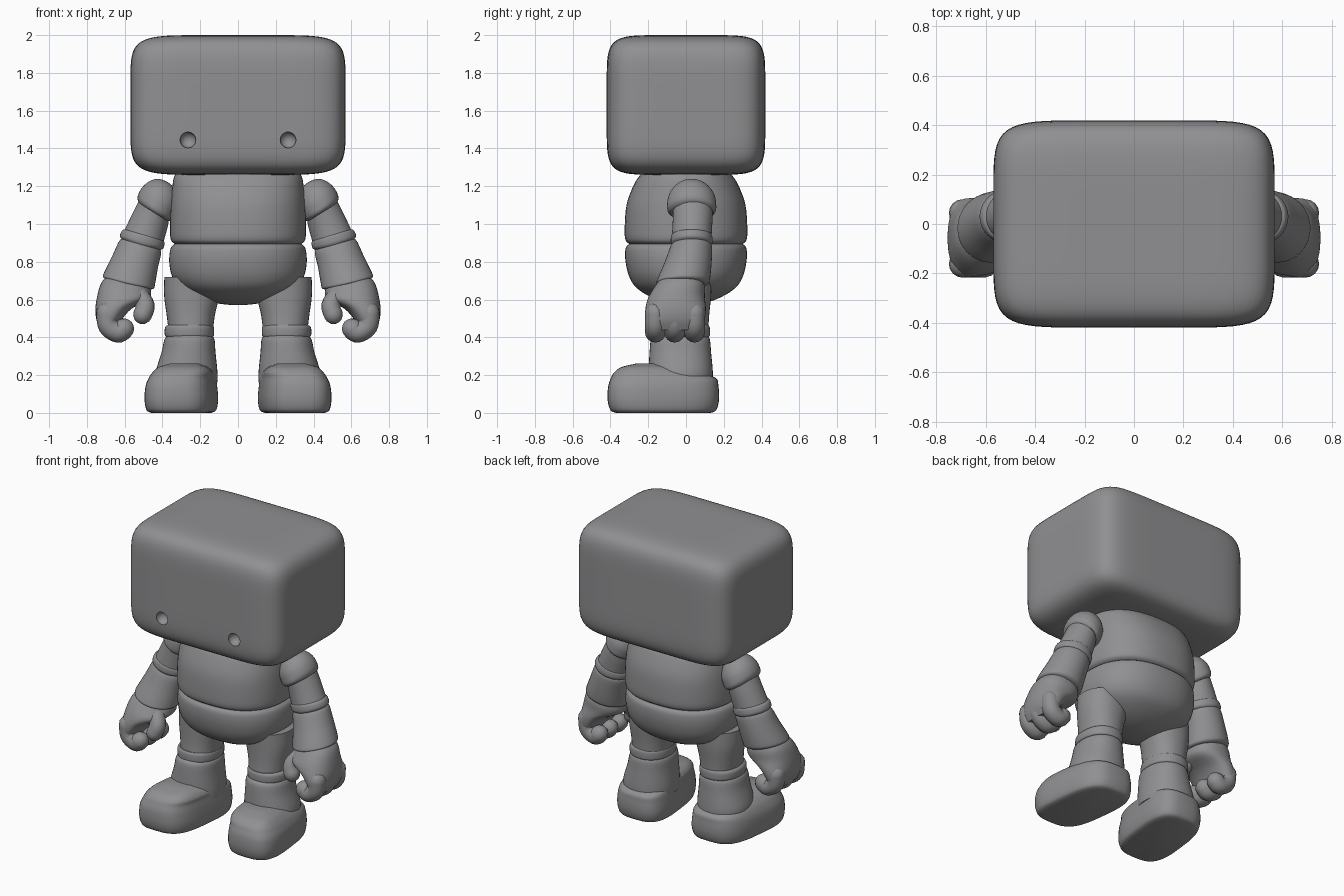
import bpy, bmesh, math
from mathutils import Vector

grey = bpy.data.materials.new("matte grey")
grey.diffuse_color = (0.28, 0.28, 0.29, 1)


def add_object(name, bm, mirror=False):
    bmesh.ops.recalc_face_normals(bm, faces=bm.faces)
    me = bpy.data.meshes.new(name)
    bm.to_mesh(me)
    bm.free()
    ob = bpy.data.objects.new(name, me)
    bpy.context.collection.objects.link(ob)
    me.materials.append(grey)
    if mirror:
        ob.modifiers.new("mirror", 'MIRROR').use_mirror_merge = False
    smooth(ob)
    return ob


def smooth(ob, angle=40):
    bpy.ops.object.select_all(action='DESELECT')
    ob.select_set(True)
    bpy.context.view_layer.objects.active = ob
    bpy.ops.object.shade_smooth_by_angle(angle=math.radians(angle))


def spline(rows, sub):
    """Catmull-Rom interpolation of equal-length number rows."""
    out = []
    for i in range(len(rows) - 1):
        a, b, c, d = (rows[max(0, min(len(rows) - 1, i + k))] for k in (-1, 0, 1, 2))
        for s in range(sub):
            t = s / sub
            out.append([q + t * (r - p) / 2 + t * t * (2 * p - 5 * q + 4 * r - w) / 2
                        + t ** 3 * (3 * q - p - 3 * r + w) / 2
                        for p, q, r, w in zip(a, b, c, d)])
    return out + [list(rows[-1])]


def skin(rings):
    bm = bmesh.new()
    vs = [[bm.verts.new(p) for p in ring] for ring in rings]
    n = len(vs[0])
    for a, b in zip(vs, vs[1:]):
        for i in range(n):
            bm.faces.new((a[i], a[(i + 1) % n], b[(i + 1) % n], b[i]))
    bm.faces.new(vs[0])
    bm.faces.new(vs[-1])
    return bm


def loft(name, rows, exp=2.2, mirror=True, shear=0, n=40, sub=5):
    """Rows: x, y, z, half width, half depth, tilt in degrees about y."""
    rings = []
    for x, y, z, rx, ry, tilt in spline(rows, sub):
        ca, sa, ring = math.cos(math.radians(tilt)), math.sin(math.radians(tilt)), []
        for k in range(n):
            c, s = math.cos(math.tau * k / n), math.sin(math.tau * k / n)
            u = math.copysign(abs(c) ** (2 / exp), c) * max(rx, 0.002)
            v = math.copysign(abs(s) ** (2 / exp), s) * max(ry, 0.002)
            ring.append((x + u * ca + shear * v, y + v, z + u * sa))
        rings.append(ring)
    return add_object(name, skin(rings), mirror)


def tube(name, pts, r, n=16):
    """Round-ended tube through the given points."""
    path = [Vector(p) for p in spline(pts, 6)]
    rings = []

    def ring(p, d, rad):
        a = d.cross(Vector((0, 1, 0))).normalized()
        b = d.cross(a).normalized()
        rings.append([p + rad * (a * math.cos(math.tau * k / n) + b * math.sin(math.tau * k / n))
                      for k in range(n)])
    last = len(path) - 1
    for i, p in enumerate(path):
        d = (path[min(i + 1, last)] - path[max(i - 1, 0)]).normalized()
        caps = [math.radians(a) for a in (88, 70, 50, 25)]
        if i == 0:
            for a in caps:
                ring(p - d * r * math.sin(a), d, r * math.cos(a))
        ring(p, d, r)
        if i == last:
            for a in reversed(caps):
                ring(p + d * r * math.sin(a), d, r * math.cos(a))
    return add_object(name, skin(rings), True)


# Head: softly bulging rounded block
bm = bmesh.new()
bmesh.ops.create_cube(bm, size=2)
bmesh.ops.subdivide_edges(bm, edges=bm.edges[:], cuts=27, use_grid_fill=True)
P = 6.8
for v in bm.verts:
    v.co /= sum(abs(c) ** P for c in v.co) ** (1 / P)
    v.co = (v.co.x * 0.57, v.co.y * 0.42, v.co.z * 0.37 + 1.63)
head = add_object("head", bm)

# Eye sockets cut into the face
for s in (-1, 1):
    bm = bmesh.new()
    bmesh.ops.create_uvsphere(bm, u_segments=24, v_segments=16, radius=0.042)
    cutter = add_object("eye_cutter", bm)
    cutter.location = (s * 0.265, -0.415, 1.445)
    cutter.hide_render = True
    mod = head.modifiers.new("socket", 'BOOLEAN')
    mod.operation, mod.solver, mod.object = 'DIFFERENCE', 'EXACT', cutter
    bpy.context.view_layer.objects.active = head
    bpy.ops.object.modifier_apply(modifier="socket")
    bpy.data.objects.remove(cutter)
smooth(head)

# Torso
loft("chest", [(0, 0, 0.895, 0.335, 0.30, 0), (0, 0, 0.915, 0.355, 0.32, 0),
               (0, 0, 0.97, 0.36, 0.325, 0), (0, 0, 1.10, 0.357, 0.315, 0),
               (0, 0, 1.20, 0.347, 0.28, 0), (0, 0, 1.25, 0.338, 0.25, 0),
               (0, 0, 1.30, 0.31, 0.21, 0)], 2.4, False, n=56)
loft("pelvis", [(0, 0, 0.57, 0.02, 0.02, 0), (0, 0, 0.58, 0.11, 0.095, 0),
                (0, 0, 0.61, 0.21, 0.18, 0), (0, 0, 0.66, 0.30, 0.26, 0),
                (0, 0, 0.72, 0.348, 0.30, 0), (0, 0, 0.80, 0.364, 0.32, 0),
                (0, 0, 0.87, 0.357, 0.32, 0), (0, 0, 0.895, 0.335, 0.30, 0)], 2.3, False, n=56)

# Legs
loft("thigh", [(0.24, -0.01, 0.72, 0.15, 0.145, 0), (0.245, -0.01, 0.62, 0.146, 0.143, 0),
               (0.25, -0.015, 0.52, 0.128, 0.138, 0), (0.25, -0.02, 0.44, 0.118, 0.138, 0)])
loft("knee_band", [(0.255, -0.022, 0.40, 0.118, 0.14, 0), (0.257, -0.022, 0.41, 0.13, 0.148, 0),
                   (0.257, -0.022, 0.45, 0.13, 0.148, 0), (0.255, -0.022, 0.465, 0.118, 0.14, 0)])
loft("shin", [(0.255, -0.03, 0.41, 0.112, 0.14, 0), (0.257, -0.03, 0.39, 0.132, 0.156, 0),
              (0.262, -0.03, 0.32, 0.143, 0.163, 0), (0.272, -0.028, 0.22, 0.163, 0.17, 0),
              (0.272, -0.028, 0.16, 0.163, 0.17, 0)])
loft("foot", [(0.30, -0.12, 0.0, 0.15, 0.25, 0), (0.30, -0.12, 0.015, 0.175, 0.28, 0),
              (0.30, -0.12, 0.07, 0.185, 0.295, 0), (0.30, -0.12, 0.14, 0.18, 0.292, 0),
              (0.295, -0.12, 0.185, 0.168, 0.277, 0), (0.29, -0.155, 0.215, 0.155, 0.225, 0),
              (0.29, -0.19, 0.243, 0.125, 0.15, 0), (0.285, -0.19, 0.262, 0.07, 0.07, 0)],
     3.2, shear=-0.11)

# Arms
loft("shoulder_cap", [(0.447, 0.03, 1.062, 0.09, 0.115, 32), (0.441, 0.03, 1.075, 0.107, 0.128, 32),
                      (0.43, 0.03, 1.10, 0.114, 0.13, 32), (0.41, 0.03, 1.14, 0.11, 0.124, 32),
                      (0.39, 0.03, 1.18, 0.09, 0.10, 32), (0.375, 0.03, 1.21, 0.055, 0.06, 32),
                      (0.37, 0.03, 1.22, 0.01, 0.01, 32)], 2)
loft("upper_arm", [(0.44, 0.035, 1.09, 0.09, 0.105, 30), (0.465, 0.035, 1.02, 0.1, 0.105, 24),
                   (0.50, 0.03, 0.93, 0.108, 0.105, 16)], 2)
loft("elbow_band", [(0.497, 0.03, 0.945, 0.098, 0.1, 16), (0.501, 0.03, 0.935, 0.116, 0.109, 16),
                    (0.51, 0.03, 0.905, 0.12, 0.111, 16), (0.515, 0.03, 0.89, 0.105, 0.104, 16)], 2)
loft("forearm", [(0.515, 0.03, 0.90, 0.095, 0.095, 15), (0.518, 0.028, 0.88, 0.115, 0.11, 15),
                 (0.545, 0.012, 0.80, 0.125, 0.124, 14), (0.573, -0.01, 0.715, 0.138, 0.138, 13),
                 (0.58, -0.018, 0.69, 0.138, 0.138, 13), (0.583, -0.022, 0.68, 0.12, 0.125, 13)], 2)

# Half-open hands
loft("palm", [(0.58, -0.025, 0.70, 0.115, 0.115, 13), (0.592, -0.035, 0.66, 0.135, 0.135, 12),
              (0.61, -0.05, 0.61, 0.135, 0.15, 6), (0.66, -0.055, 0.55, 0.095, 0.16, 0),
              (0.683, -0.058, 0.49, 0.066, 0.155, 0), (0.683, -0.06, 0.44, 0.045, 0.13, 0)], 2.3)
for i, y in enumerate((-0.162, -0.06, 0.045)):
    tube(f"finger_{i + 1}", [(0.695, y, 0.53), (0.685, y, 0.46), (0.635, y, 0.427),
                             (0.605, y, 0.445)], 0.055)
tube("thumb", [(0.53, -0.10, 0.63), (0.492, -0.14, 0.57), (0.505, -0.155, 0.52)], 0.05)
